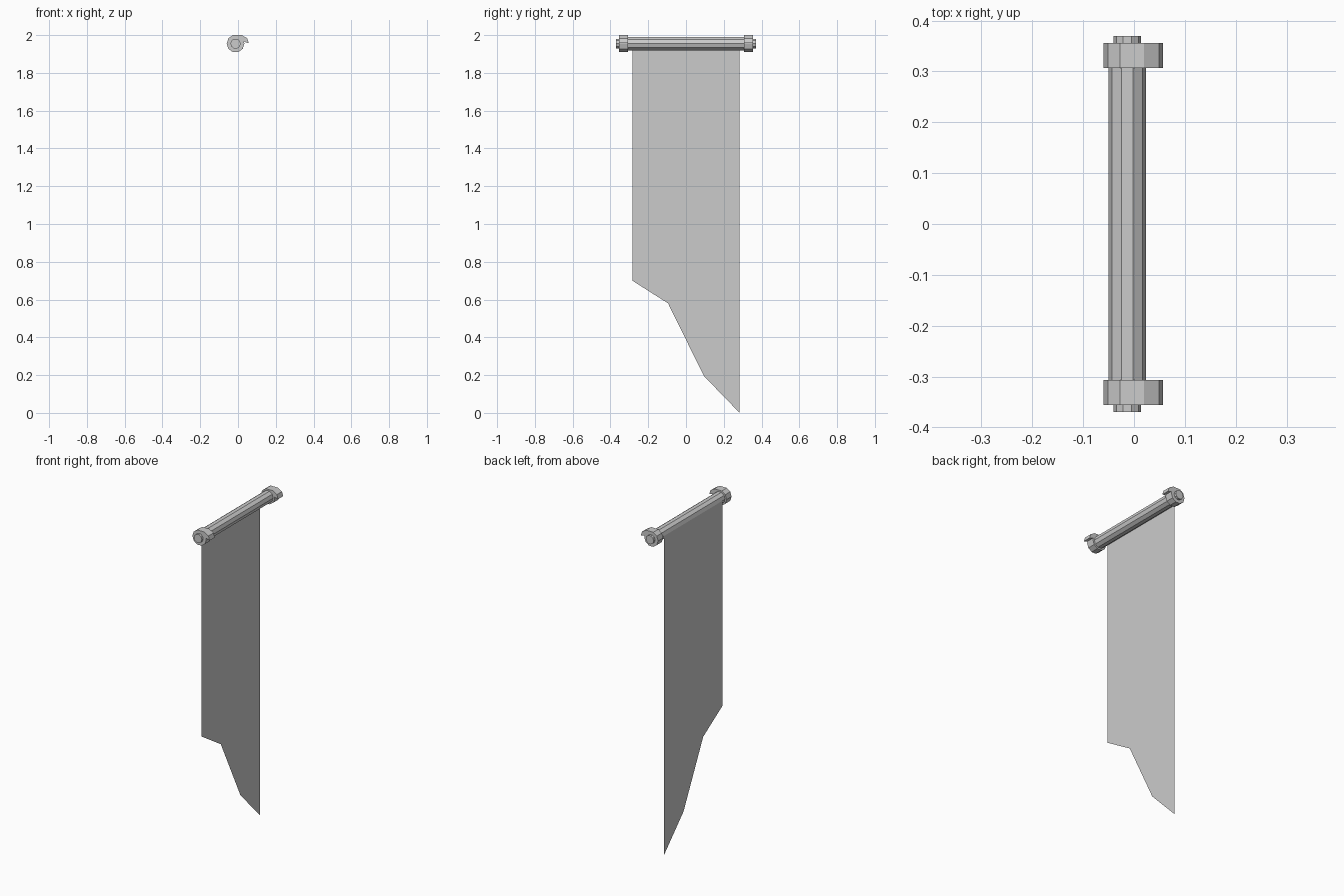
import bpy
from math import cos, sin, radians

if "Cube" in bpy.data.objects:
    bpy.data.objects.remove(bpy.data.objects["Cube"])

CX, CZ = -0.013, 1.955   # axis of the pole, which runs along y


def ring(radius, start=0, end=324):
    """Ten-sided profile points (x, z) around the pole axis."""
    return [(CX + radius * cos(radians(a)), CZ + radius * sin(radians(a)))
            for a in range(start, end + 1, 36)]


def mesh_object(name, verts, faces):
    mesh = bpy.data.meshes.new(name)
    mesh.from_pydata(verts, [], faces)
    mesh.update()
    obj = bpy.data.objects.new(name, mesh)
    bpy.context.collection.objects.link(obj)
    return obj


def prism(name, profile, y0, y1):
    """Extrude a counter-clockwise x-z profile along y."""
    n = len(profile)
    verts = [(x, y, z) for y in (y0, y1) for x, z in profile]
    faces = [tuple(range(n)), tuple(reversed(range(n, 2 * n)))]
    for i in range(n):
        j = (i + 1) % n
        faces.append((j, i, n + i, n + j))
    return mesh_object(name, verts, faces)


# Horizontal pole
prism("pole", ring(0.037), -0.31, 0.31)

# Collar outline: ten-sided ring with a claw curling over on the +x side
collar = ring(0.047, 72, 360) + [
    (0.031, 1.966), (0.039, 1.962), (0.057, 1.957), (0.049, 1.983), (0.020, 2.0)]

# Collars and end pegs at both ends
for side, name in ((-1, "front"), (1, "back")):
    a, b = sorted((side * 0.307, side * 0.356))
    prism(name + "_collar", collar, a, b)
    a, b = sorted((side * 0.356, side * 0.37))
    prism(name + "_peg", ring(0.027), a, b)

# Cloth: single sheet hanging from the -x side of the pole, ragged lower edge
hem = [(-0.284, 0.70), (-0.095, 0.58), (0.095, 0.195), (0.284, 0.0)]
top = [(y, CZ) for y, _ in hem]
verts = [(-0.05, y, z) for y, z in hem + top]
mesh_object("banner_cloth", verts, [(i, i + 1, i + 5, i + 4) for i in range(3)])
